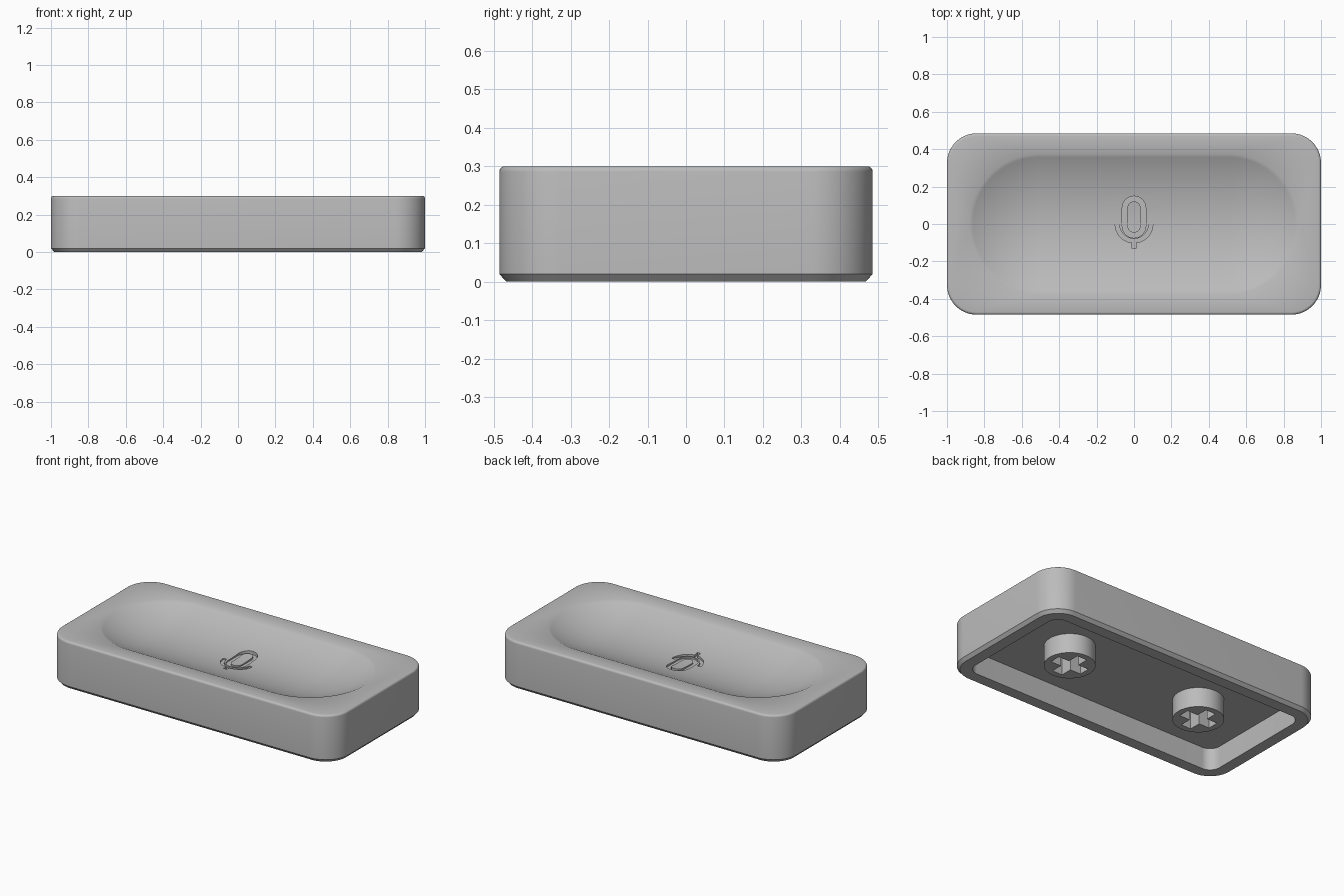
import bpy, bmesh, math

cube = bpy.data.objects.get("Cube")
if cube:
    bpy.data.objects.remove(cube, do_unlink=True)

GREY = (0.5, 0.5, 0.5, 1)
mat = bpy.data.materials.new("plain grey")
mat.use_nodes = True
mat.diffuse_color = GREY
mat.node_tree.nodes["Principled BSDF"].inputs["Base Color"].default_value = GREY

HX, HY, R = 1.0, 0.485, 0.16      # outer half sizes and corner radius
TOP, CEILING = 0.30, 0.14         # top face and inner ceiling heights
DISH, DEPTH, SPINE = 0.375, 0.09, 0.505
STEM_X, STEM_Z = 0.48, 0.015


def finish(bm, name):
    bmesh.ops.remove_doubles(bm, verts=bm.verts, dist=1e-5)
    bmesh.ops.recalc_face_normals(bm, faces=bm.faces)
    mesh = bpy.data.meshes.new(name)
    bm.to_mesh(mesh)
    bm.free()
    mesh.materials.append(mat)
    ob = bpy.data.objects.new(name, mesh)
    bpy.context.collection.objects.link(ob)
    return ob


def ring(bm, hx, hy, r, z, n=16):
    """Rounded rectangle loop of vertices."""
    verts = []
    for q, (sx, sy) in enumerate([(1, 1), (-1, 1), (-1, -1), (1, -1)]):
        for i in range(n + 1):
            a = math.pi / 2 * (q + i / n)
            verts.append(bm.verts.new((sx * (hx - r) + r * math.cos(a),
                                       sy * (hy - r) + r * math.sin(a), z)))
    return verts


def bridge(bm, a, b, closed=True):
    for i in range(len(a) if closed else len(a) - 1):
        j = (i + 1) % len(a)
        bm.faces.new((a[i], a[j], b[j], b[i]))


def cut(ob, cutter):
    mod = ob.modifiers.new("cut", "BOOLEAN")
    mod.operation = "DIFFERENCE"
    mod.solver = "EXACT"
    mod.object = cutter
    cutter.hide_render = True
    cutter.hide_set(True)


def bake(ob):
    """Apply the cuts, drop the cutters and shade smooth with sharp edges."""
    bpy.ops.object.select_all(action="DESELECT")
    bpy.context.view_layer.objects.active = ob
    ob.select_set(True)
    for mod in list(ob.modifiers):
        cutter = mod.object
        bpy.ops.object.modifier_apply(modifier=mod.name)
        bpy.data.objects.remove(cutter, do_unlink=True)
    bpy.ops.object.shade_smooth_by_angle(angle=math.radians(32))


def groove(name, path, width, z0, z1, closed):
    """Solid strip of constant width along a flat path."""
    bm = bmesh.new()
    loops = [[], [], [], []]
    n = len(path)
    for i, (x, y) in enumerate(path):
        p = path[(i - 1) % n] if closed else path[max(i - 1, 0)]
        q = path[(i + 1) % n] if closed else path[min(i + 1, n - 1)]
        dx, dy = q[0] - p[0], q[1] - p[1]
        k = width / 2 / math.hypot(dx, dy)
        for loop, s, z in zip(loops, (1, -1, -1, 1), (z0, z0, z1, z1)):
            loop.append(bm.verts.new((x - s * dy * k, y + s * dx * k, z)))
    for i in range(4):
        bridge(bm, loops[i], loops[(i + 1) % 4], closed)
    if not closed:
        for end in (0, -1):
            bm.faces.new([loop[end] for loop in loops])
    return finish(bm, name)


def box(name, size, centre):
    bm = bmesh.new()
    bmesh.ops.create_cube(bm, size=1)
    for v in bm.verts:
        v.co = [c * s + o for c, s, o in zip(v.co, size, centre)]
    return finish(bm, name)


# Cap shell: hollow underside, chamfered foot, walls, rounded top edge, dish
bm = bmesh.new()
WALL = 0.09
rings = [ring(bm, HX - WALL, HY - WALL, R - WALL, z) for z in (CEILING, 0)]
bm.faces.new(rings[0])
rings.append(ring(bm, HX - 0.018, HY - 0.018, R - 0.018, 0))
rings.append(ring(bm, HX, HY, R, 0.02))
FILLET = 0.014
for i in range(5):
    a = math.pi / 2 * i / 4
    inset = FILLET * (1 - math.cos(a))
    rings.append(ring(bm, HX - inset, HY - inset, R - inset,
                      TOP - FILLET + FILLET * math.sin(a)))
arc_r = (DISH ** 2 + DEPTH ** 2) / (2 * DEPTH)
STEPS = 20
for i in range(STEPS + 1):
    rho = DISH * (1 - i / STEPS)
    z = TOP - DEPTH + arc_r - math.sqrt(arc_r ** 2 - rho ** 2)
    rings.append(ring(bm, SPINE + rho, rho, rho, z))
for a, b in zip(rings, rings[1:]):
    bridge(bm, a, b)
bmesh.ops.dissolve_degenerate(bm, dist=1e-6, edges=bm.edges)
cap = finish(bm, "cap_shell")

# Engraved microphone symbol: capsule outline, cradle and foot
FLOOR, ABOVE = TOP - DEPTH - 0.008, TOP
capsule = []
for cy, start in ((0.086, 0), (-0.011, math.pi)):
    for i in range(17):
        a = start + math.pi * i / 16
        capsule.append((0.049 * math.cos(a), cy + 0.049 * math.sin(a)))
cradle = [(0.09 * math.cos(a), 0.09 * math.sin(a))
          for a in (math.pi * (1 + i / 24) for i in range(25))]
cut(cap, groove("capsule_cutter", capsule, 0.028, FLOOR, ABOVE, True))
cut(cap, groove("cradle_cutter", cradle, 0.022, FLOOR, ABOVE, False))
cut(cap, groove("foot_cutter", [(0, -0.09), (0, -0.13)], 0.022, FLOOR, ABOVE, False))
bake(cap)

# Two round mounting stems with cross sockets
for side, x in (("left", STEM_X), ("right", -STEM_X)):
    bm = bmesh.new()
    top = CEILING + 0.02
    bmesh.ops.create_cone(bm, cap_ends=True, segments=48, radius1=0.148, radius2=0.148,
                          depth=top - STEM_Z)
    bmesh.ops.translate(bm, verts=bm.verts, vec=(x, 0, (top + STEM_Z) / 2))
    stem = finish(bm, side + "_stem")
    for sx, sy in ((0.22, 0.07), (0.07, 0.22)):
        cut(stem, box("socket_cutter", (sx, sy, 0.2), (x, 0, CEILING - 0.1)))
    bake(stem)
